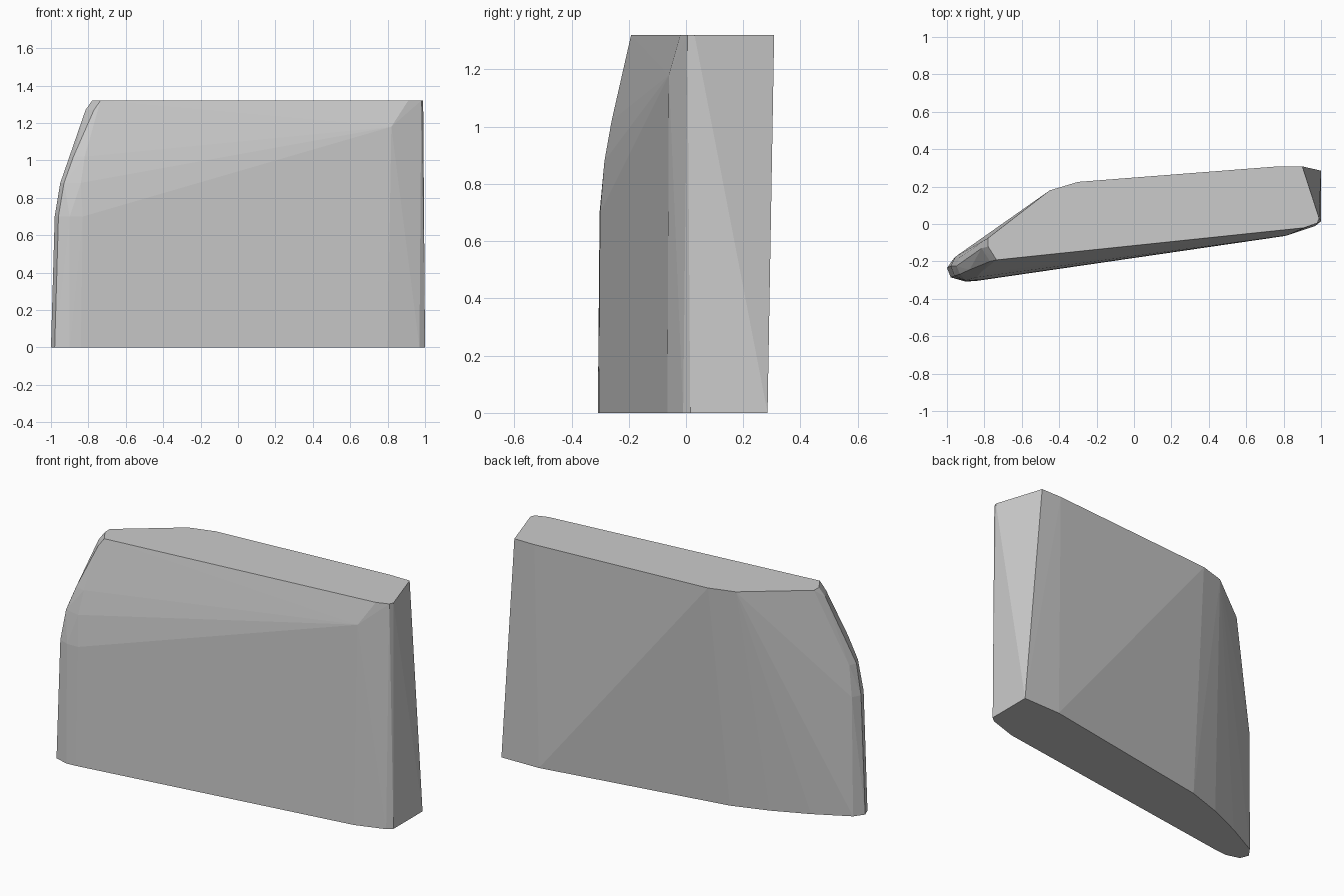
import bpy, bmesh

# Cross-section outlines (x, y) at rising heights, wrapped by a faceted convex shell
sections = {
    0.0: [(1.0, 0.285), (0.76, 0.28), (-0.345, 0.085), (-0.555, 0.015), (-0.76, -0.075),
          (-0.96, -0.18), (-1.0, -0.235), (-0.98, -0.285), (-0.9, -0.308),
          (-0.84, -0.304), (0.8, -0.065), (0.97, -0.01), (1.0, 0.015)],
    0.70: [(-0.955, -0.175), (-0.98, -0.225), (-0.96, -0.278), (-0.9, -0.302), (-0.83, -0.3)],
    0.88: [(-0.935, -0.18), (-0.95, -0.225), (-0.93, -0.268), (-0.84, -0.285)],
    1.02: [(-0.9, -0.19), (-0.88, -0.245), (-0.82, -0.26)],
    1.18: [(0.82, -0.06)],
    1.27: [(-0.815, -0.13), (-0.77, -0.2)],
    1.32: [(0.9, 0.308), (0.77, 0.308), (-0.30, 0.225), (-0.45, 0.18), (-0.78, -0.075),
           (-0.78, -0.12), (-0.735, -0.192), (0.91, -0.02), (0.98, 0.005), (0.99, 0.03)],
}

bm = bmesh.new()
for z, outline in sections.items():
    for x, y in outline:
        bm.verts.new((x, y, z))
bmesh.ops.convex_hull(bm, input=bm.verts[:])

# Drop points inside the shell and merge the flat caps
loose = [v for v in bm.verts if not v.link_faces]
bmesh.ops.delete(bm, geom=loose, context='VERTS')
bmesh.ops.dissolve_limit(bm, angle_limit=0.005, verts=bm.verts[:], edges=bm.edges[:])
bmesh.ops.recalc_face_normals(bm, faces=bm.faces[:])

mesh = bpy.data.meshes.new("tapered_block")
bm.to_mesh(mesh)
bm.free()
block = bpy.data.objects.new("tapered_block", mesh)
bpy.context.collection.objects.link(block)
